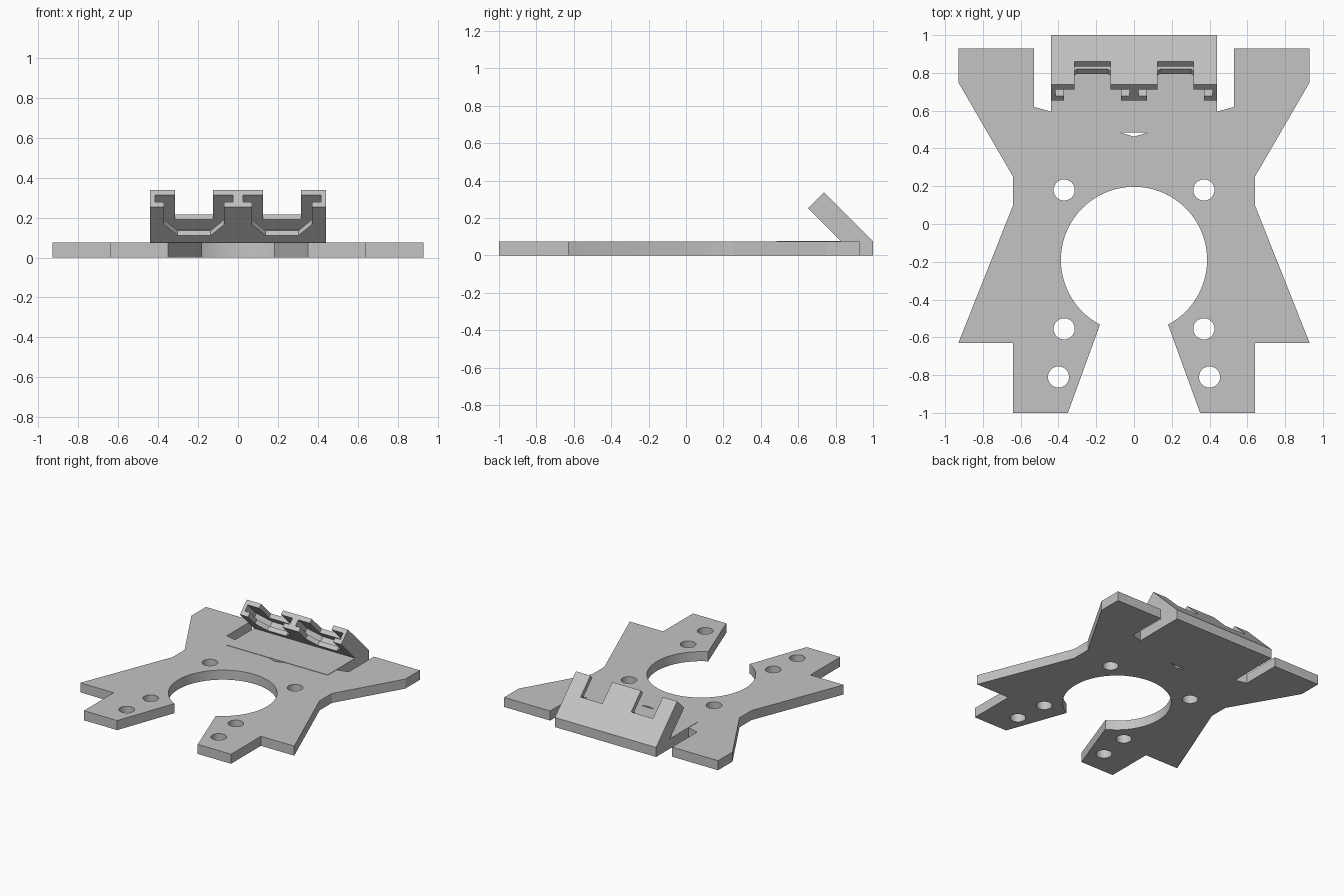
import bpy, bmesh
from math import sin, cos, pi, radians, sqrt, asin, tau
from mathutils import Matrix, Vector

if "Cube" in bpy.data.objects:
    bpy.data.objects.remove(bpy.data.objects["Cube"])

grey = bpy.data.materials.new("grey plastic")
colour = (0.55, 0.55, 0.55, 1)
grey.diffuse_color = colour
grey.use_nodes = True
grey.node_tree.nodes["Principled BSDF"].inputs["Base Color"].default_value = colour


def sheet(name, loops, low, high, matrix=Matrix(), floor=None):
    """Extrude closed 2D loops (outline first, then holes) between two heights."""
    curve = bpy.data.curves.new(name, 'CURVE')
    curve.dimensions = '2D'
    curve.fill_mode = 'BOTH'
    curve.extrude = (high - low) / 2
    for loop in loops:
        spline = curve.splines.new('POLY')
        spline.points.add(len(loop) - 1)
        for point, (x, y) in zip(spline.points, loop):
            point.co = (x, y, 0, 1)
        spline.use_cyclic_u = True
    helper = bpy.data.objects.new(name + " outline", curve)
    bpy.context.collection.objects.link(helper)
    bpy.context.view_layer.update()
    graph = bpy.context.evaluated_depsgraph_get()
    mesh = bpy.data.meshes.new_from_object(helper.evaluated_get(graph))
    bpy.data.objects.remove(helper)

    bm = bmesh.new()
    bm.from_mesh(mesh)
    bmesh.ops.remove_doubles(bm, verts=bm.verts, dist=0.0001)
    bm.transform(matrix @ Matrix.Translation((0, 0, (low + high) / 2)))
    if floor is not None:
        cut = bmesh.ops.bisect_plane(bm, geom=bm.verts[:] + bm.edges[:] + bm.faces[:],
                                     plane_co=(0, 0, floor), plane_no=(0, 0, 1),
                                     clear_inner=True)
        edges = [e for e in cut["geom_cut"] if isinstance(e, bmesh.types.BMEdge)]
        bmesh.ops.holes_fill(bm, edges=edges)
    bmesh.ops.recalc_face_normals(bm, faces=bm.faces)
    bm.to_mesh(mesh)
    bm.free()
    mesh.materials.clear()
    mesh.materials.append(grey)
    mesh.name = name
    obj = bpy.data.objects.new(name, mesh)
    bpy.context.collection.objects.link(obj)
    bpy.ops.object.select_all(action='DESELECT')
    obj.select_set(True)
    bpy.context.view_layer.objects.active = obj
    bpy.ops.object.shade_smooth_by_angle(angle=radians(25))
    return obj


def circle(cx, cy, r, n=40):
    return [(cx + r * cos(tau * i / n), cy + r * sin(tau * i / n)) for i in range(n)]


# Base plate: mirrored outline with a large open ring cut into it
top = 0.075
ring_y, ring_r = -0.19, 0.387
end = -pi / 2 + asin(0.18 / ring_r)
steps = 40
arc = [(ring_r * cos(pi / 2 + (end - pi / 2) * i / steps),
        ring_y + ring_r * sin(pi / 2 + (end - pi / 2) * i / steps))
       for i in range(steps + 1)]
half = arc + [(0.35, -1), (0.64, -1), (0.64, -0.63), (0.93, -0.63), (0.64, 0.10),
              (0.64, 0.25), (0.93, 0.75), (0.93, 0.93), (0.53, 0.93), (0.53, 0.62),
              (0.44, 0.595), (0.44, 1)]
outline = half + [(-x, y) for x, y in reversed(half[1:])]
holes = [circle(side * x, y, 0.056) for side in (-1, 1)
         for x, y in ((0.37, 0.18), (0.37, -0.555), (0.40, -0.81))]
holes.append([(-0.075, 0.485), (0, 0.462), (0.075, 0.485)])
sheet("base_plate", [outline] + holes, 0, top)

# Thin raised pad in front of the bracket
sheet("bracket_pad", [[(-0.44, 0.485), (0.44, 0.485), (0.44, 0.95), (-0.44, 0.95)]],
      top - 0.003, top + 0.003)

# Slanted bracket, built as three layers that form two undercut slots
s = 1 / sqrt(2)
slant = Matrix(((1, 0, 0, 0), (0, -s, s, 0.83), (0, s, s, top), (0, 0, 0, 1)))
slot_x, length = 0.22, 0.251


def bracket_layer(name, low, high, half_width, half_flat, bottom, shoulder):
    profile = [(-0.44, -0.25), (-0.44, length)]
    for cx in (-slot_x, slot_x):
        left = [(cx - half_width, length), (cx - half_width, shoulder)]
        if half_flat < half_width:
            left.append((cx - half_flat, bottom))
        profile += left + [(2 * cx - x, u) for x, u in reversed(left)]
    profile += [(0.44, length), (0.44, -0.25)]
    sheet(name, [profile], low, high, slant, floor=top)


bracket_layer("bracket_lips", 0, 0.035, 0.15, 0.083, 0.05, 0.127)
bracket_layer("bracket_walls", 0.035, 0.085, 0.195, 0.102, 0.005, 0.098)
bracket_layer("bracket_back", 0.085, 0.12, 0.095, 0.095, 0.078, 0.078)
